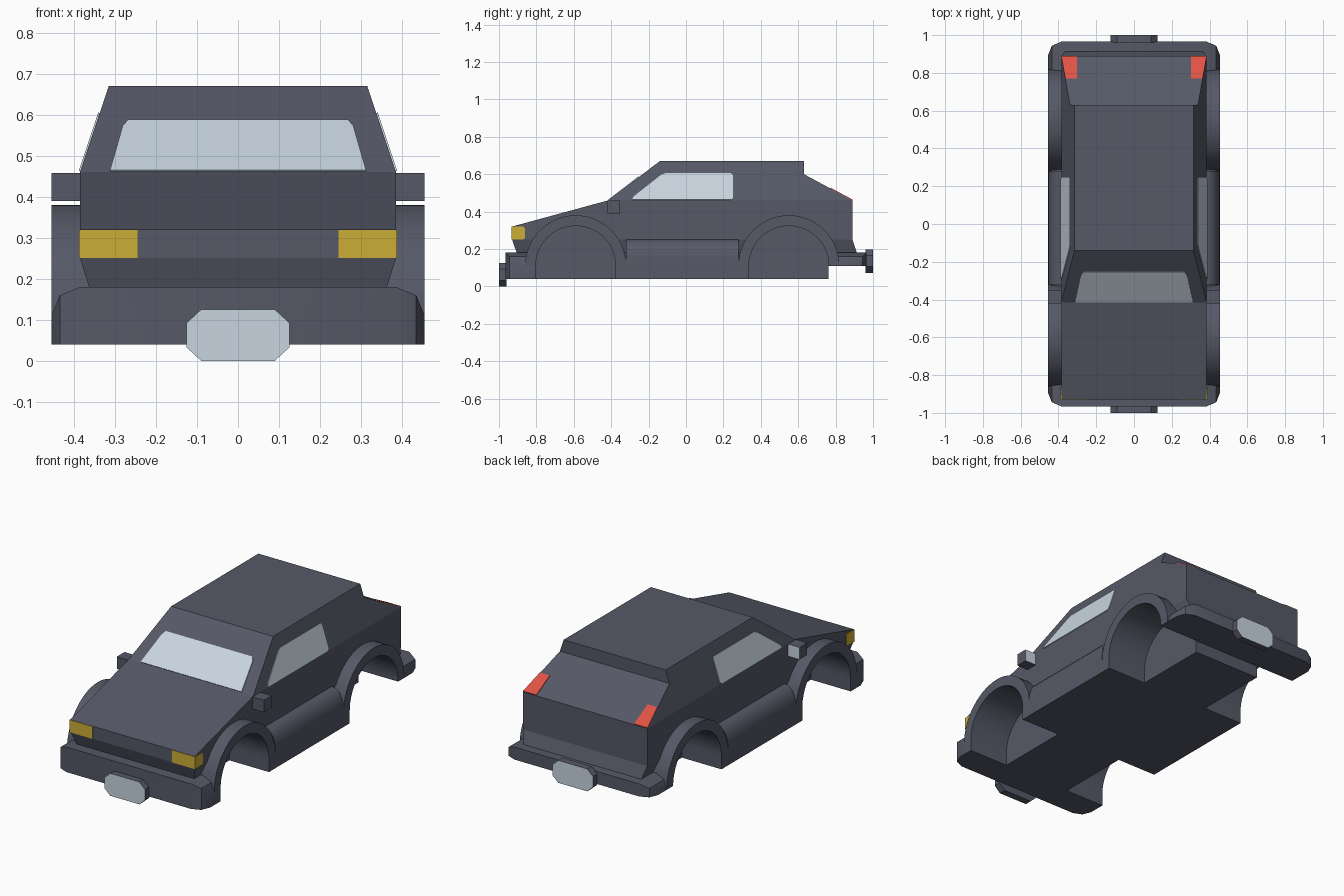
import bpy, bmesh, math
from mathutils import Vector

if "Cube" in bpy.data.objects:
    bpy.data.objects.remove(bpy.data.objects["Cube"])


def material(name, rgb):
    m = bpy.data.materials.new(name)
    m.diffuse_color = (*rgb, 1)
    m.use_nodes = True
    m.node_tree.nodes["Principled BSDF"].inputs["Base Color"].default_value = m.diffuse_color
    return m


PAINT = material("slate_paint", (0.092, 0.099, 0.135))
GLASS = material("pale_glass", (0.58, 0.66, 0.74))
YELLOW = material("headlight_yellow", (0.60, 0.42, 0.035))
RED = material("taillight_red", (0.75, 0.085, 0.06))


def finish(name, bm, mats, smooth=False):
    bmesh.ops.recalc_face_normals(bm, faces=bm.faces)
    me = bpy.data.meshes.new(name)
    bm.to_mesh(me)
    bm.free()
    ob = bpy.data.objects.new(name, me)
    bpy.context.collection.objects.link(ob)
    for m in mats:
        me.materials.append(m)
    if smooth:
        bpy.ops.object.select_all(action='DESELECT')
        bpy.context.view_layer.objects.active = ob
        ob.select_set(True)
        bpy.ops.object.shade_smooth_by_angle(angle=math.radians(35))
    return ob


def add_prism(bm, pts, vec):
    """Extrude a closed outline along a vector."""
    f = bm.faces.new([bm.verts.new(p) for p in pts])
    r = bmesh.ops.extrude_face_region(bm, geom=[f], use_keep_orig=True)
    bmesh.ops.translate(bm, vec=vec, verts=[v for v in r['geom'] if isinstance(v, bmesh.types.BMVert)])


def add_plate(bm, pts, outward, thick=0.004):
    """Thin plate lying on a flat surface."""
    p = [Vector(q) for q in pts]
    n = (p[1] - p[0]).cross(p[-1] - p[0]).normalized()
    if n.dot(Vector(outward)) < 0:
        n = -n
    add_prism(bm, [q - n * 0.002 for q in p], n * (thick + 0.002))


def add_box(bm, lo, hi):
    x0, y0, z0 = lo
    x1, y1, z1 = hi
    add_prism(bm, [(x0, y0, z0), (x0, y1, z0), (x0, y1, z1), (x0, y0, z1)], (x1 - x0, 0, 0))


def half_width(z):
    if z < 0.25:
        return 0.385 - (0.25 - z) * 0.31
    return 0.385 - max(0, z - 0.46) / 0.21 * 0.07


def arch(cy, r, bottom, n=28):
    pts = [(cy + r * math.cos(math.pi * i / n), 0.11 + r * math.sin(math.pi * i / n)) for i in range(n + 1)]
    if bottom < 0.11:
        pts += [(cy - r, bottom), (cy + r, bottom)]
    return pts


AXLES = (-0.59, 0.55)
SIDES = (1, -1)

# wheel well cutters
bm = bmesh.new()
for s in SIDES:
    for cy in AXLES:
        add_prism(bm, [(s * 0.21, y, z) for y, z in arch(cy, 0.2135, -0.05)], (s * 0.4, 0, 0))
cutter = finish("wheel_well_cutter", bm, [PAINT])
cutter.hide_render = True
cutter.display_type = 'WIRE'


def cut_wells(ob):
    b = ob.modifiers.new("wells", 'BOOLEAN')
    b.object = cutter
    b.operation = 'DIFFERENCE'
    b.solver = 'EXACT'


# upper body: side profile, narrowed towards roof and sill
bm = bmesh.new()
profile = [(-0.902, 0.17), (-0.93, 0.25), (-0.93, 0.32), (-0.415, 0.46), (-0.14, 0.67),
           (0.63, 0.67), (0.63, 0.60), (0.89, 0.46), (0.89, 0.25), (0.917, 0.17)]
add_prism(bm, [(-1, y, z) for y, z in profile], (2, 0, 0))
for h in (0.25, 0.46):
    bmesh.ops.bisect_plane(bm, geom=bm.verts[:] + bm.edges[:] + bm.faces[:], dist=1e-5,
                           plane_co=(0, 0, h), plane_no=(0, 0, 1))
for v in bm.verts:
    v.co.x = math.copysign(half_width(v.co.z), v.co.x)
cut_wells(finish("body_shell", bm, [PAINT]))

# floor and bumpers with rounded corners
bm = bmesh.new()
slab = [(-0.965, 0.04), (0.763, 0.04), (0.763, 0.11), (0.965, 0.11), (0.965, 0.18), (-0.965, 0.18)]
add_prism(bm, [(-0.455, y, z) for y, z in slab], (0.91, 0, 0))
corners = [e for e in bm.edges if all(abs(v.co.y) > 0.96 for v in e.verts)
           and abs(e.verts[0].co.x - e.verts[1].co.x) < 1e-4]
bmesh.ops.bevel(bm, geom=corners, offset=0.07, segments=2, profile=0.5, affect='EDGES')
cut_wells(finish("floor_and_bumpers", bm, [PAINT], True))

# flared wheel arches
for cy, name in zip(AXLES, ("front_fenders", "rear_fenders")):
    bm = bmesh.new()
    for s in SIDES:
        add_prism(bm, [(s * 0.33, y, z) for y, z in arch(cy, 0.27, 0.11)], (s * 0.125, 0, 0))
    cut_wells(finish(name, bm, [PAINT], True))

# rounded side skirts
bm = bmesh.new()
for s in SIDES:
    prof = [(0.34, 0.05), (0.34, 0.25)]
    prof += [(0.385 + 0.07 * math.sin(a), 0.15 + 0.1 * math.cos(a))
             for a in (math.pi / 2 * i / 6 for i in range(7))]
    prof += [(0.455, 0.05)]
    add_prism(bm, [(s * x, -0.32, z) for x, z in prof], (0, 0.6, 0))
finish("side_skirts", bm, [PAINT], True)

# windscreen
bm = bmesh.new()
half = [(0.312, 0.462), (0.281, 0.57), (0.268, 0.585)]
outline = half + [(-x, z) for x, z in reversed(half)]
add_plate(bm, [(x, -0.415 + (z - 0.46) / 0.21 * 0.275, z) for x, z in outline], (0, -1, 1))
finish("windscreen", bm, [GLASS])

# side windows
bm = bmesh.new()
outline = [(0.24, 0.462), (0.25, 0.472), (0.25, 0.594), (0.24, 0.604), (-0.11, 0.604),
           (-0.135, 0.594), (-0.28, 0.48), (-0.29, 0.462)]
for s in SIDES:
    add_plate(bm, [(s * half_width(z), y, z) for y, z in outline], (s, 0, 0))
finish("side_windows", bm, [GLASS])

# headlights wrapping the front corners
bm = bmesh.new()
outline = [(-0.933, 0.25), (-0.87, 0.25), (-0.862, 0.26), (-0.862, 0.31), (-0.87, 0.319), (-0.933, 0.319)]
for s in SIDES:
    add_prism(bm, [(s * 0.245, y, z) for y, z in outline], (s * 0.143, 0, 0))
finish("headlights", bm, [YELLOW])

# tail lights on the hatch slope
bm = bmesh.new()
for s in SIDES:
    z0, z1 = 0.461, 0.525
    y0, y1 = (0.63 + (0.60 - z) * 0.26 / 0.14 for z in (z0, z1))
    add_plate(bm, [(s * 0.302, y0, z0), (s * half_width(z0), y0, z0),
                   (s * half_width(z1), y1, z1), (s * 0.302, y1, z1)], (0, 1, 1))
finish("tail_lights", bm, [RED])

# door mirrors, glass on the rear face
bm = bmesh.new()
for s in SIDES:
    add_box(bm, (s * 0.375, -0.42, 0.39), (s * 0.455, -0.352, 0.458))
bmesh.ops.recalc_face_normals(bm, faces=bm.faces)
for f in bm.faces:
    f.material_index = 1 if f.normal.y > 0.9 else 0
finish("door_mirrors", bm, [PAINT, GLASS])

# number plate blocks, pale on the outer face
for name, d, zc in (("front_plate", -1, 0.0625), ("rear_plate", 1, 0.135)):
    bm = bmesh.new()
    q = [(0.125, 0.03), (0.09, 0.0625), (-0.09, 0.0625), (-0.125, 0.03)]
    q += [(-x, -z) for x, z in q]
    add_prism(bm, [(x, d * 0.96, zc + z) for x, z in q], (0, d * 0.04, 0))
    bmesh.ops.recalc_face_normals(bm, faces=bm.faces)
    for f in bm.faces:
        f.material_index = 1 if f.normal.y * d > 0.9 else 0
    finish(name, bm, [PAINT, GLASS])
